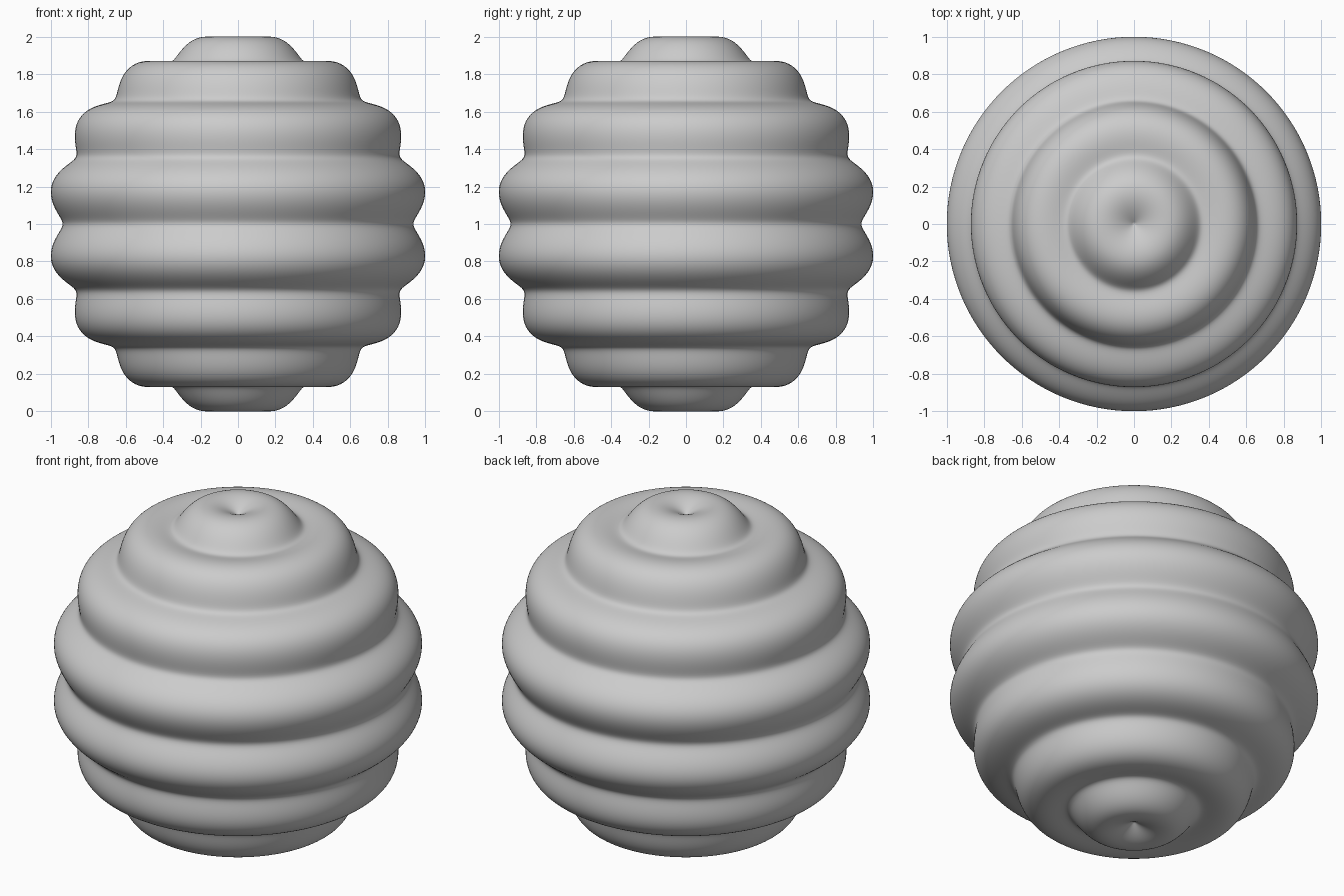
import bpy, bmesh
from math import sin, cos, pi, sqrt

if "Cube" in bpy.data.objects:
    bpy.data.objects.remove(bpy.data.objects["Cube"])

SEGMENTS, RINGS = 128, 256
GROOVE_R, RIDGE_H = 0.94, 0.08

def radius(phi):
    """Distance from the centre at latitude phi: rounded ridges, a groove every 22.5 degrees."""
    s = abs(sin(8 * phi))
    soft = 0.25 if abs(phi) < pi * 7 / 16 else 0.0   # pointed dimple at the poles
    return GROOVE_R + RIDGE_H * (sqrt(s * s + soft * soft) - soft) / (sqrt(1 + soft * soft) - soft)

# Half profile from bottom pole to top pole, fitted to unit radius
angles = [-pi / 2 + pi * i / RINGS for i in range(RINGS + 1)]
profile = [(radius(a) * cos(a), radius(a) * sin(a)) for a in angles]
fit = 1 / max(x for x, z in profile)

# Revolve the profile into a closed ribbed ball
bm = bmesh.new()
bottom = bm.verts.new((0, 0, 1 + profile[0][1] * fit))
top = bm.verts.new((0, 0, 1 + profile[-1][1] * fit))
rings = [[bm.verts.new((x * fit * cos(2 * pi * k / SEGMENTS),
                        x * fit * sin(2 * pi * k / SEGMENTS), 1 + z * fit))
          for k in range(SEGMENTS)] for x, z in profile[1:-1]]
for k in range(SEGMENTS):
    n = (k + 1) % SEGMENTS
    bm.faces.new((bottom, rings[0][n], rings[0][k]))
    bm.faces.new((top, rings[-1][k], rings[-1][n]))
    for a, b in zip(rings, rings[1:]):
        bm.faces.new((a[k], a[n], b[n], b[k]))
for f in bm.faces:
    f.smooth = True

mesh = bpy.data.meshes.new("ribbed_ball")
bm.to_mesh(mesh)
bm.free()
bpy.context.collection.objects.link(bpy.data.objects.new("ribbed_ball", mesh))
